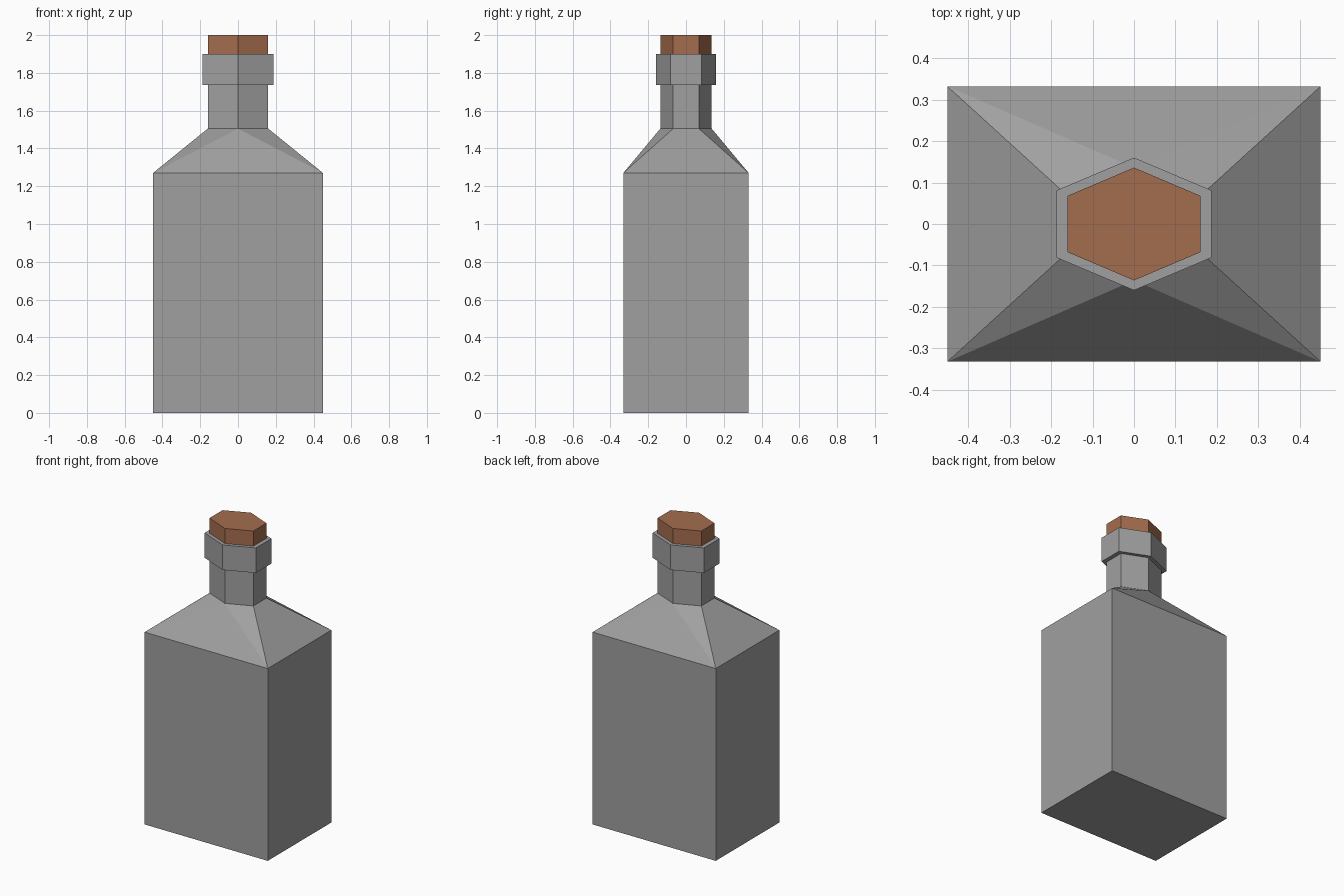
import bpy, bmesh

if "Cube" in bpy.data.objects:
    bpy.data.objects.remove(bpy.data.objects["Cube"])


def material(name, rgb):
    m = bpy.data.materials.new(name)
    m.diffuse_color = (*rgb, 1)
    m.use_nodes = True
    m.node_tree.nodes["Principled BSDF"].inputs["Base Color"].default_value = m.diffuse_color
    return m


def finish(bm, name, mat):
    bmesh.ops.recalc_face_normals(bm, faces=bm.faces)
    me = bpy.data.meshes.new(name)
    bm.to_mesh(me)
    bm.free()
    me.materials.append(mat)
    ob = bpy.data.objects.new(name, me)
    bpy.context.collection.objects.link(ob)


def ring(bm, pts, z):
    return [bm.verts.new((x, y, z)) for x, y in pts]


def hexagon(x, y_side, y_tip):
    return [(-x, -y_side), (0, -y_tip), (x, -y_side),
            (x, y_side), (0, y_tip), (-x, y_side)]


def bridge(bm, a, b):
    n = len(a)
    for i in range(n):
        j = (i + 1) % n
        bm.faces.new((a[i], a[j], b[j], b[i]))


glass = material("grey glass", (0.35, 0.35, 0.35))
cork = material("brown cork", (0.37, 0.152, 0.077))

NECK = hexagon(0.16, 0.068, 0.136)
LIP = hexagon(0.187, 0.081, 0.16)

# Bottle: rectangular body
bm = bmesh.new()
rect = [(-0.45, -0.332), (0.45, -0.332), (0.45, 0.332), (-0.45, 0.332)]
base, top = ring(bm, rect, 0), ring(bm, rect, 1.27)
bm.faces.new(base)
bridge(bm, base, top)

# Shoulder: rectangle to hexagon
neck = ring(bm, NECK, 1.505)
for a, b, k in ((top[0], top[1], 0), (top[2], top[3], 3)):
    l, mid, r = neck[k:k + 3]
    bm.faces.new((a, b, mid))
    bm.faces.new((a, mid, l))
    bm.faces.new((b, r, mid))
bm.faces.new((top[1], top[2], neck[3], neck[2]))
bm.faces.new((top[3], top[0], neck[0], neck[5]))

# Neck and stepped lip
last = neck
for pts, z in ((NECK, 1.735), (LIP, 1.735), (LIP, 1.90), (NECK, 1.90)):
    nxt = ring(bm, pts, z)
    bridge(bm, last, nxt)
    last = nxt
bm.faces.new(last)
finish(bm, "bottle", glass)

# Stopper
bm = bmesh.new()
lo, hi = ring(bm, NECK, 1.90), ring(bm, NECK, 2.0)
bridge(bm, lo, hi)
bm.faces.new(lo)
bm.faces.new(hi)
finish(bm, "stopper", cork)
